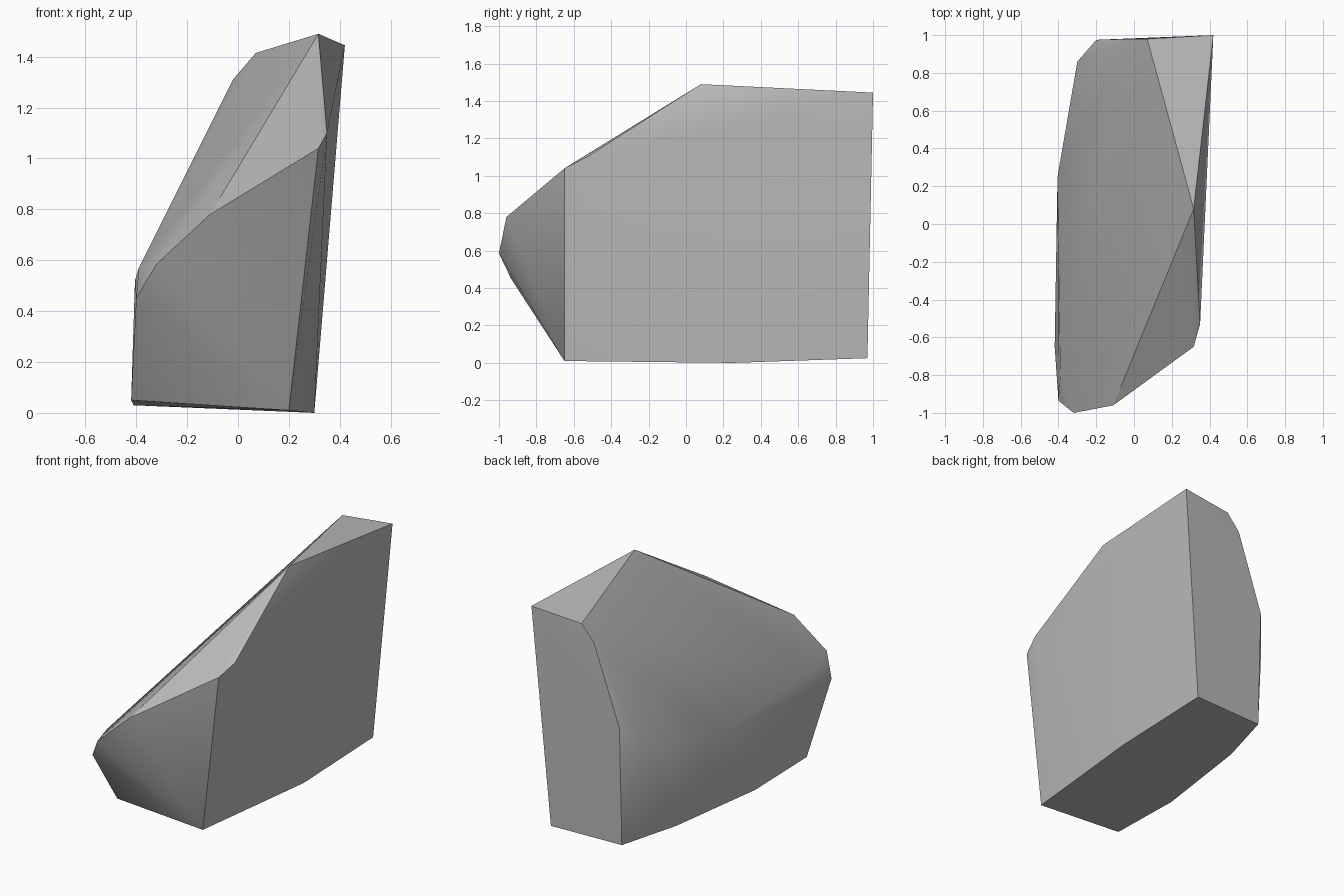
import bpy
import bmesh
from math import radians

cube = bpy.data.objects.get("Cube")
if cube:
    bpy.data.objects.remove(cube, do_unlink=True)

# Stone colour
stone = bpy.data.materials.new("stone grey")
stone.use_nodes = True
grey = (0.5, 0.5, 0.5, 1)
stone.diffuse_color = grey
stone.node_tree.nodes["Principled BSDF"].inputs["Base Color"].default_value = grey

# Corners of the rock
base = [(.2, -.65, .01), (.3, .25, 0), (.3, .97, .025), (-.2, .95, .025),
        (-.315, .555, .03), (-.41, -.13, .03), (-.42, -.65, .05)]
nose = [(-.11, -.96, .78), (-.32, -1, .585), (-.4, -.935, .45), (-.39, -.8, .57)]
crest = [(.316, -.65, 1.04), (.35, -.53, 1.1), (.316, .08, 1.49),
         (.42, 1, 1.445), (.07, .98, 1.415), (-.02, .98, 1.31)]
shoulder = [(-.2, .975, .8), (-.3, .86, .64), (-.405, .25, .52)]

# Wrap the corners in one faceted shell
bm = bmesh.new()
for corner in base + nose + crest + shoulder:
    bm.verts.new(corner)
hull = bmesh.ops.convex_hull(bm, input=bm.verts[:])
spare = {v for v in hull["geom_interior"] if isinstance(v, bmesh.types.BMVert)}
bmesh.ops.delete(bm, geom=list(spare), context="VERTS")
bmesh.ops.recalc_face_normals(bm, faces=bm.faces[:])

mesh = bpy.data.meshes.new("rock")
bm.to_mesh(mesh)
bm.free()
mesh.materials.append(stone)
rock = bpy.data.objects.new("rock", mesh)
bpy.context.collection.objects.link(rock)

# Soft facets with crisp main ridges
bpy.ops.object.select_all(action="DESELECT")
rock.select_set(True)
bpy.context.view_layer.objects.active = rock
bpy.ops.object.shade_smooth_by_angle(angle=radians(30))
